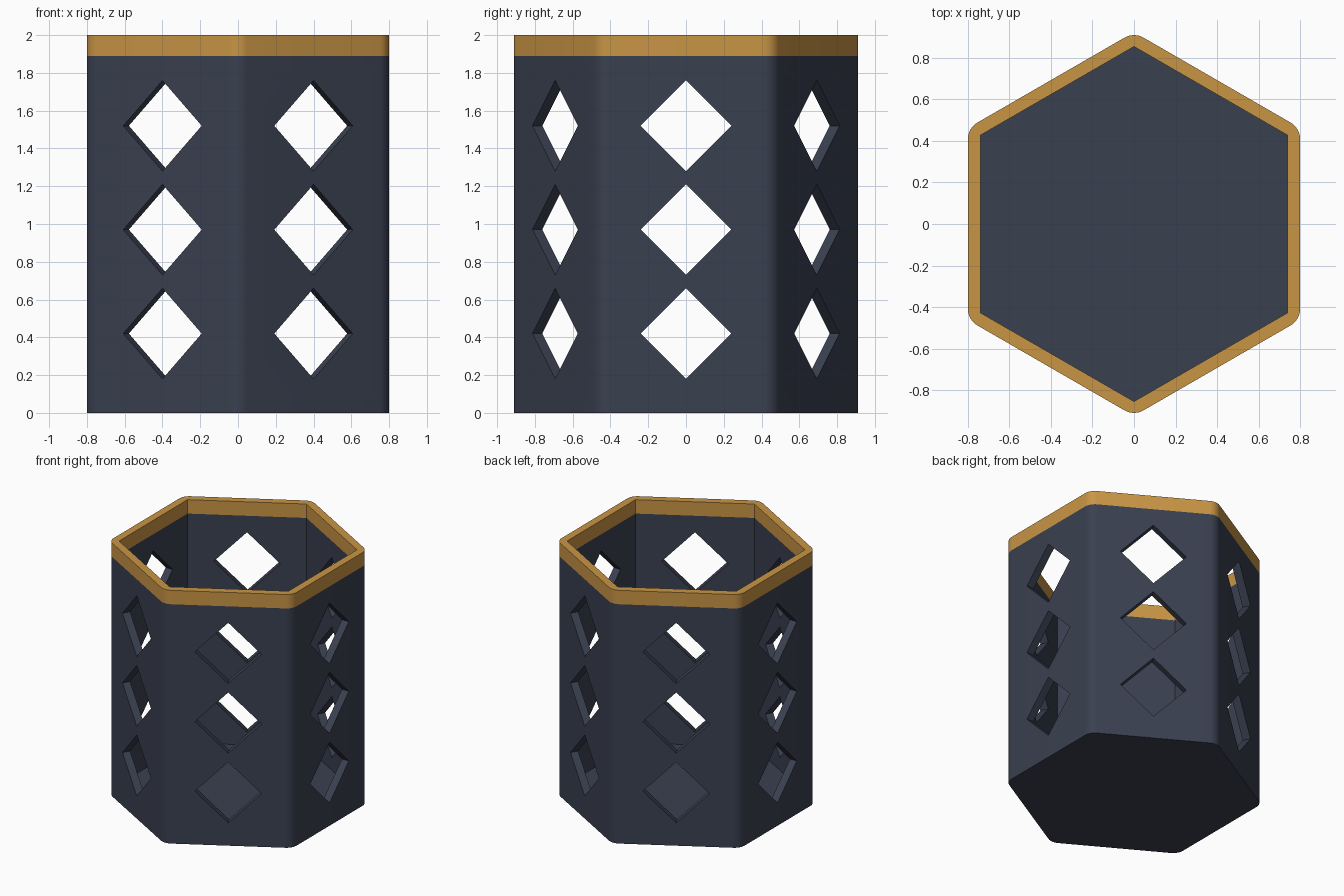
import bpy, bmesh, math
from mathutils import Matrix, Vector

if "Cube" in bpy.data.objects:
    bpy.data.objects.remove(bpy.data.objects["Cube"])

APOTHEM, INNER, CORNER_R = 0.80, 0.74, 0.092
HEIGHT, RIM_Z, FLOOR_Z = 2.0, 1.89, 0.08
HOLE_HALF, HOLE_ROWS = 0.24, (0.42, 0.97, 1.52)
ARC_STEPS = 8


def material(name, color):
    m = bpy.data.materials.new(name)
    m.diffuse_color = (*color, 1)
    m.use_nodes = True
    m.node_tree.nodes["Principled BSDF"].inputs["Base Color"].default_value = m.diffuse_color
    return m


def add_object(name, bm):
    bmesh.ops.recalc_face_normals(bm, faces=bm.faces)
    mesh = bpy.data.meshes.new(name)
    bm.to_mesh(mesh)
    bm.free()
    obj = bpy.data.objects.new(name, mesh)
    bpy.context.collection.objects.link(obj)
    return obj


def hexagon(apothem, radius=0.0):
    """Hexagon with points on the y axis, corners optionally rounded."""
    pts = []
    reach = (apothem - radius) / math.cos(math.pi / 6)
    for k in range(6):
        a = math.radians(30 + 60 * k)
        centre = Vector((math.cos(a), math.sin(a))) * reach
        if radius == 0:
            pts.append(centre)
            continue
        for i in range(ARC_STEPS + 1):
            b = a + math.radians(-30 + 60 * i / ARC_STEPS)
            pts.append(centre + Vector((math.cos(b), math.sin(b))) * radius)
    return pts


# Hollow hexagonal cup: outer wall, rim, inner wall, floor
bm = bmesh.new()


def ring(points, z):
    return [bm.verts.new((p.x, p.y, z)) for p in points]


def bridge(a, b, mat):
    for i in range(len(a)):
        j = (i + 1) % len(a)
        bm.faces.new((a[i], a[j], b[j], b[i])).material_index = mat


outer_pts, inner_pts = hexagon(APOTHEM, CORNER_R), hexagon(INNER)
outer = [ring(outer_pts, z) for z in (0, RIM_Z, HEIGHT)]
inner = [ring(inner_pts, z) for z in (FLOOR_Z, RIM_Z, HEIGHT)]
for wall in (outer, inner):
    bridge(wall[0], wall[1], 0)
    bridge(wall[1], wall[2], 1)
bm.faces.new(outer[0])
bm.faces.new(inner[0])

# Flat top of the rim: a fan at each corner and a strip along each side
n = ARC_STEPS + 1
top, lip = outer[2], inner[2]
for k in range(6):
    for i in range(ARC_STEPS):
        bm.faces.new((top[k * n + i], top[k * n + i + 1], lip[k])).material_index = 1
    nxt = (k + 1) % 6
    bm.faces.new((top[k * n + n - 1], top[nxt * n], lip[nxt], lip[k])).material_index = 1

cup = add_object("hexagonal_cup", bm)
cup.data.materials.append(material("dark slate", (0.042, 0.051, 0.080)))
cup.data.materials.append(material("gold", (0.584, 0.300, 0.060)))

# Diamond cutters: three on each of the six sides
bm = bmesh.new()
side = HOLE_HALF * math.sqrt(2)
for k in range(6):
    for z in HOLE_ROWS:
        bmesh.ops.create_cube(bm, size=1, matrix=(
            Matrix.Rotation(math.radians(60 * k), 4, 'Z')
            @ Matrix.Translation((0.77, 0, z))
            @ Matrix.Rotation(math.radians(45), 4, 'X')
            @ Matrix.Diagonal((0.2, side, side, 1))))
cutter = add_object("diamond_cutters", bm)
cutter.data.materials.append(cup.data.materials[0])
cutter.hide_render = True

bpy.context.view_layer.objects.active = cup
cup.select_set(True)
mod = cup.modifiers.new("diamond_holes", 'BOOLEAN')
mod.operation, mod.solver, mod.object = 'DIFFERENCE', 'EXACT', cutter
bpy.ops.object.modifier_apply(modifier=mod.name)
bpy.data.objects.remove(cutter)

# Smooth rounded corners, crisp rim and holes
bpy.ops.object.shade_smooth_by_angle(angle=math.radians(30))
